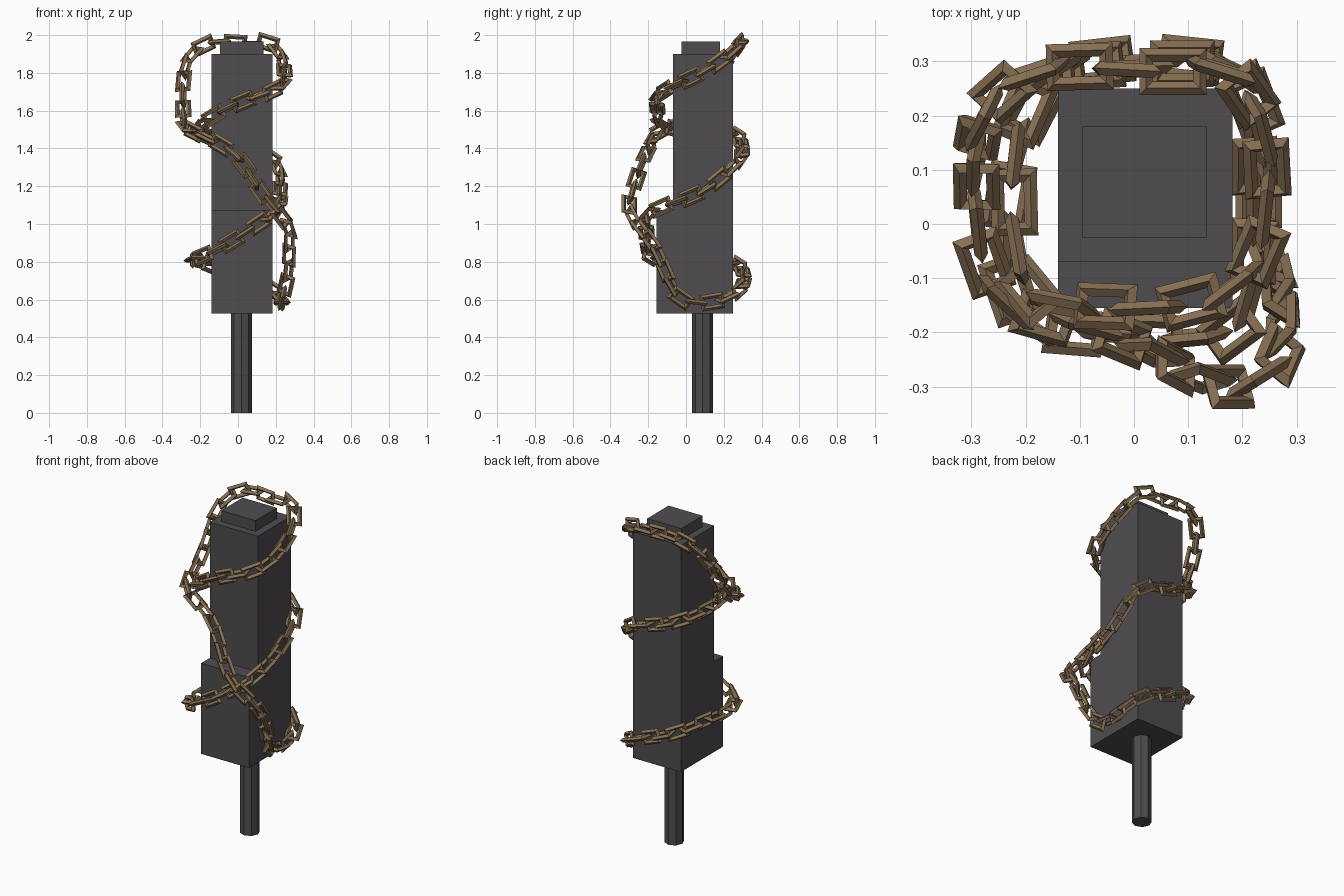
import bpy, bmesh, math
from mathutils import Vector, Matrix

if "Cube" in bpy.data.objects:
    bpy.data.objects.remove(bpy.data.objects["Cube"])


def material(name, rgb):
    m = bpy.data.materials.new(name)
    m.diffuse_color = (*rgb, 1)
    m.use_nodes = True
    m.node_tree.nodes["Principled BSDF"].inputs["Base Color"].default_value = m.diffuse_color
    return m


DARK = material("dark_iron", (0.078, 0.073, 0.078))
BROWN = material("chain_bronze", (0.25, 0.165, 0.09))


def finish(name, bm, mat):
    bmesh.ops.recalc_face_normals(bm, faces=bm.faces)
    me = bpy.data.meshes.new(name)
    bm.to_mesh(me)
    bm.free()
    me.materials.append(mat)
    ob = bpy.data.objects.new(name, me)
    bpy.context.collection.objects.link(ob)
    return ob


def extrude_x(name, profile, x0, x1, mat):
    """Side profile of (y, z) points pulled along x."""
    bm = bmesh.new()
    f = bm.faces.new([bm.verts.new((x0, y, z)) for y, z in profile])
    r = bmesh.ops.extrude_face_region(bm, geom=[f])
    bmesh.ops.translate(bm, vec=(x1 - x0, 0, 0),
                        verts=[v for v in r["geom"] if isinstance(v, bmesh.types.BMVert)])
    return finish(name, bm, mat)


# Stepped body and top cap
extrude_x("body", [(-0.155, 0.525), (0.25, 0.525), (0.25, 1.9),
                   (-0.07, 1.9), (-0.07, 1.075), (-0.155, 1.075)], -0.14, 0.182, DARK)
extrude_x("top_cap", [(-0.025, 1.9), (0.18, 1.9), (0.18, 1.965), (-0.025, 1.965)],
          -0.095, 0.135, DARK)

# Eight-sided handle
bm = bmesh.new()
bmesh.ops.create_cone(bm, cap_ends=True, segments=8, radius1=0.055, radius2=0.055, depth=0.525,
                      matrix=Matrix.Translation((0.018, 0.088, 0.2625)))
finish("handle", bm, DARK)

# Chain path: one closed loop wound around the body
PATH = [Vector(p) for p in (
    (-0.10, 0.29, 1.965), (0.04, 0.28, 1.955), (0.17, 0.28, 1.955),      # top back
    (0.23, 0.19, 1.87), (0.245, 0.06, 1.79), (0.21, -0.09, 1.72),        # right side
    (0.08, -0.15, 1.67), (-0.08, -0.15, 1.60), (-0.19, -0.13, 1.53),     # front
    (-0.22, 0.02, 1.49), (-0.21, 0.18, 1.485),                           # left side
    (-0.15, 0.28, 1.46), (0.0, 0.29, 1.40), (0.17, 0.29, 1.35),          # back
    (0.22, 0.20, 1.26), (0.22, 0.08, 1.17), (0.22, -0.07, 1.11),         # right side
    (0.19, -0.19, 1.06), (0.06, -0.21, 0.97), (-0.08, -0.20, 0.88),      # lower front
    (-0.19, -0.19, 0.83),
    (-0.24, -0.06, 0.81), (-0.21, 0.14, 0.81),                           # left side
    (-0.14, 0.28, 0.78), (0.01, 0.30, 0.72), (0.17, 0.29, 0.66),         # lower back
    (0.23, 0.19, 0.60), (0.23, 0.07, 0.585), (0.235, -0.03, 0.61),       # right side
    (0.265, -0.10, 0.73), (0.27, -0.16, 0.87), (0.265, -0.25, 0.99),
    (0.19, -0.30, 1.08), (0.10, -0.275, 1.20), (0.01, -0.225, 1.34),     # front diagonal
    (-0.11, -0.18, 1.43), (-0.22, -0.16, 1.48),
    (-0.28, -0.06, 1.52), (-0.29, 0.06, 1.60), (-0.29, 0.14, 1.72),      # left side, rising
    (-0.275, 0.20, 1.84), (-0.21, 0.27, 1.93))]


def smooth_loop(pts, steps=12):
    out, n = [], len(pts)
    for i in range(n):
        a, b, c, d = (pts[(i + k) % n] for k in (-1, 0, 1, 2))
        for s in range(steps):
            t = s / steps
            out.append(0.5 * (2 * b + (c - a) * t + (2 * a - 5 * b + 4 * c - d) * t * t
                              + (3 * b - a - 3 * c + d) * t ** 3))
    return out


def even_points(pts, pitch):
    lengths = [(pts[(i + 1) % len(pts)] - p).length for i, p in enumerate(pts)]
    total = sum(lengths)
    n = 2 * round(total / pitch / 2)
    out, i, start = [], 0, 0.0
    for k in range(n):
        d = total * k / n
        while start + lengths[i] < d:
            start += lengths[i]
            i += 1
        out.append(pts[i].lerp(pts[(i + 1) % len(pts)], (d - start) / lengths[i]))
    return out


def add_link(bm, mat, length=0.124, width=0.086, r=0.0125):
    """Rectangular link with mitred corners and a diamond bar section."""
    rings = []
    for sx, sy in ((1, 1), (-1, 1), (-1, -1), (1, -1)):
        rings.append([bm.verts.new(mat @ Vector((sx * (length / 2 - r + o),
                                                 sy * (width / 2 - r + o), h)))
                      for o, h in ((r, 0), (0, r), (-r, 0), (0, -r))])
    for i in range(4):
        a, b = rings[i], rings[(i + 1) % 4]
        for j in range(4):
            k = (j + 1) % 4
            bm.faces.new((a[j], a[k], b[k], b[j]))


# Chain links, every second one turned a quarter
bm = bmesh.new()
spots = even_points(smooth_loop(PATH), 0.086)
for i, p in enumerate(spots):
    tangent = (spots[(i + 1) % len(spots)] - spots[i - 1]).normalized()
    outward = Vector((p.x - 0.02, p.y - 0.05, 0))
    outward = (outward - tangent * outward.dot(tangent)).normalized()
    side = tangent.cross(outward)
    y, z = (side, outward) if i % 2 else (outward, -side)
    add_link(bm, Matrix.Translation(p) @ Matrix((tangent, y, z)).transposed().to_4x4())
finish("chain", bm, BROWN)
